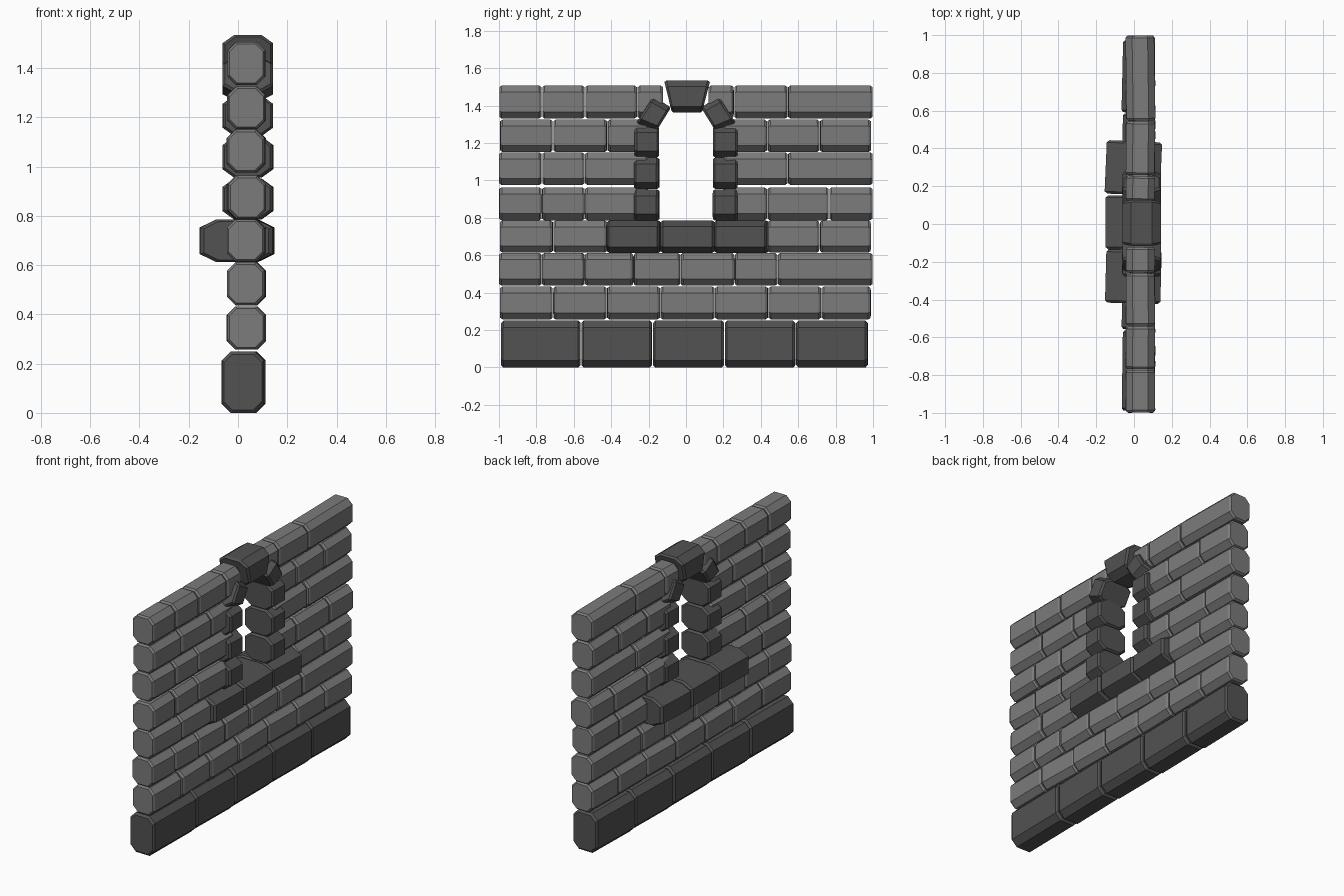
import bpy, math, random
from mathutils import Vector, Matrix

if "Cube" in bpy.data.objects:
    bpy.data.objects.remove(bpy.data.objects["Cube"])

random.seed(4)


def material(name, v):
    m = bpy.data.materials.new(name)
    m.diffuse_color = (v, v, v, 1)
    m.use_nodes = True
    m.node_tree.nodes["Principled BSDF"].inputs["Base Color"].default_value = m.diffuse_color
    return m


LIGHT = material("light_stone", 0.2)
DARK = material("dark_stone", 0.085)


def stone(name, x0, x1, quad, mat, yaw=0.0, cx=0.035, cz=0.035):
    """Chamfered stone filling a (y, z) quad: bottom-left, bottom-right, top-right, top-left."""
    bl, br, tr, tl = [Vector(q) for q in quad]
    length = ((br - bl).length + (tr - tl).length) / 2
    height = ((tl - bl).length + (tr - br).length) / 2
    a, b, e = cx / (x1 - x0), cz / height, 0.012 / length
    prof = [(a, 0), (1 - a, 0), (1, b), (1, 1 - b), (1 - a, 1), (a, 1), (0, 1 - b), (0, b)]
    verts = []
    for s, k in ((0.0, 0.9), (e, 1), (1 - e, 1), (1.0, 0.9)):
        for u, t in prof:
            u, t = 0.5 + (u - 0.5) * k, 0.5 + (t - 0.5) * k
            p = bl.lerp(br, s).lerp(tl.lerp(tr, s), t)
            verts.append(Vector((x0 + (x1 - x0) * u, p.x, p.y)))
    faces = [tuple(range(8)), tuple(range(31, 23, -1))]
    for r in range(3):
        for i in range(8):
            j = (i + 1) % 8
            faces.append((r * 8 + i, r * 8 + 8 + i, r * 8 + 8 + j, r * 8 + j))
    # turn the stone slightly about its own centre
    mid = Vector(((x0 + x1) / 2, (bl.x + br.x) / 2, 0))
    turn = Matrix.Translation(mid) @ Matrix.Rotation(math.radians(yaw), 4, 'Z') @ Matrix.Translation(-mid)
    me = bpy.data.meshes.new(name)
    me.from_pydata([turn @ v for v in verts], [], faces)
    me.materials.append(mat)
    ob = bpy.data.objects.new(name, me)
    bpy.context.collection.objects.link(ob)
    return ob


def rect(y0, y1, z0, z1):
    return [(y0, z0), (y1, z0), (y1, z1), (y0, z1)]


# foundation blocks
base = [-0.99, -0.56, -0.178, 0.207, 0.588, 0.975]
for y0, y1 in zip(base, base[1:]):
    stone("foundation_block", -0.062, 0.108, rect(y0 + .002, y1 - .004, 0, 0.25), DARK,
          random.uniform(-1.5, 1.5), 0.037, 0.037)

# brick courses: z range, then runs of joints along the wall
courses = [
    (0.257, 0.433, [[-0.995, -0.71, -0.423, -0.138, 0.155, 0.44, 0.724, 0.99]]),
    (0.437, 0.612, [[-1, -0.77, -0.54, -0.28, -0.03, 0.26, 0.49, 1]]),
    (0.614, 0.786, [[-0.995, -0.71, -0.42], [0.435, 0.715, 0.99]]),
    (0.787, 0.963, [[-1, -0.77, -0.54, -0.2], [0.2, 0.435, 0.765, 1]]),
    (0.976, 1.15, [[-1, -0.77, -0.54, -0.2], [0.2, 0.545, 1]]),
    (1.152, 1.325, [[-0.995, -0.71, -0.42, -0.2], [0.2, 0.435, 0.715, 0.99]]),
    (1.331, 1.507, [[-1, -0.77, -0.54, -0.26, -0.12], [0.12, 0.257, 0.545, 1]]),
]
for z0, z1, runs in courses:
    for run in runs:
        for y0, y1 in zip(run, run[1:]):
            stone("brick", -0.042, 0.11, rect(y0 + .002, y1 - .003, z0, z1), LIGHT,
                  random.uniform(-2.2, 2.2) * min(1, 0.28 / (y1 - y0)))

# window sill
for y0, y1, yaw in ((-0.42, -0.138, -1.5), (-0.135, 0.152, 0), (0.155, 0.438, -2.5)):
    stone("window_sill", -0.15, 0.143, rect(y0, y1, 0.612, 0.786), DARK, yaw, 0.068, 0.033)

# window jambs, arch stones and keystone
for s in (-1, 1):
    for z in (0.785, 0.955, 1.123):
        y = s * 0.21
        stone("window_jamb", -0.062, 0.142, rect(y - .066, y + .066, z, z + 0.167), DARK,
              random.uniform(-2, 2), 0.048, 0.035)
    q = [(s * .267, 1.305), (s * .158, 1.265), (s * .08, 1.39), (s * .175, 1.45)]
    if s > 0:
        q = [q[1], q[0], q[3], q[2]]
    stone("arch_stone", -0.062, 0.142, q, DARK, 0, 0.048, 0.03)
stone("keystone", -0.063, 0.143, [(-.075, 1.362), (.085, 1.362), (.13, 1.535), (-.118, 1.535)],
      DARK, 0, 0.048, 0.035)
